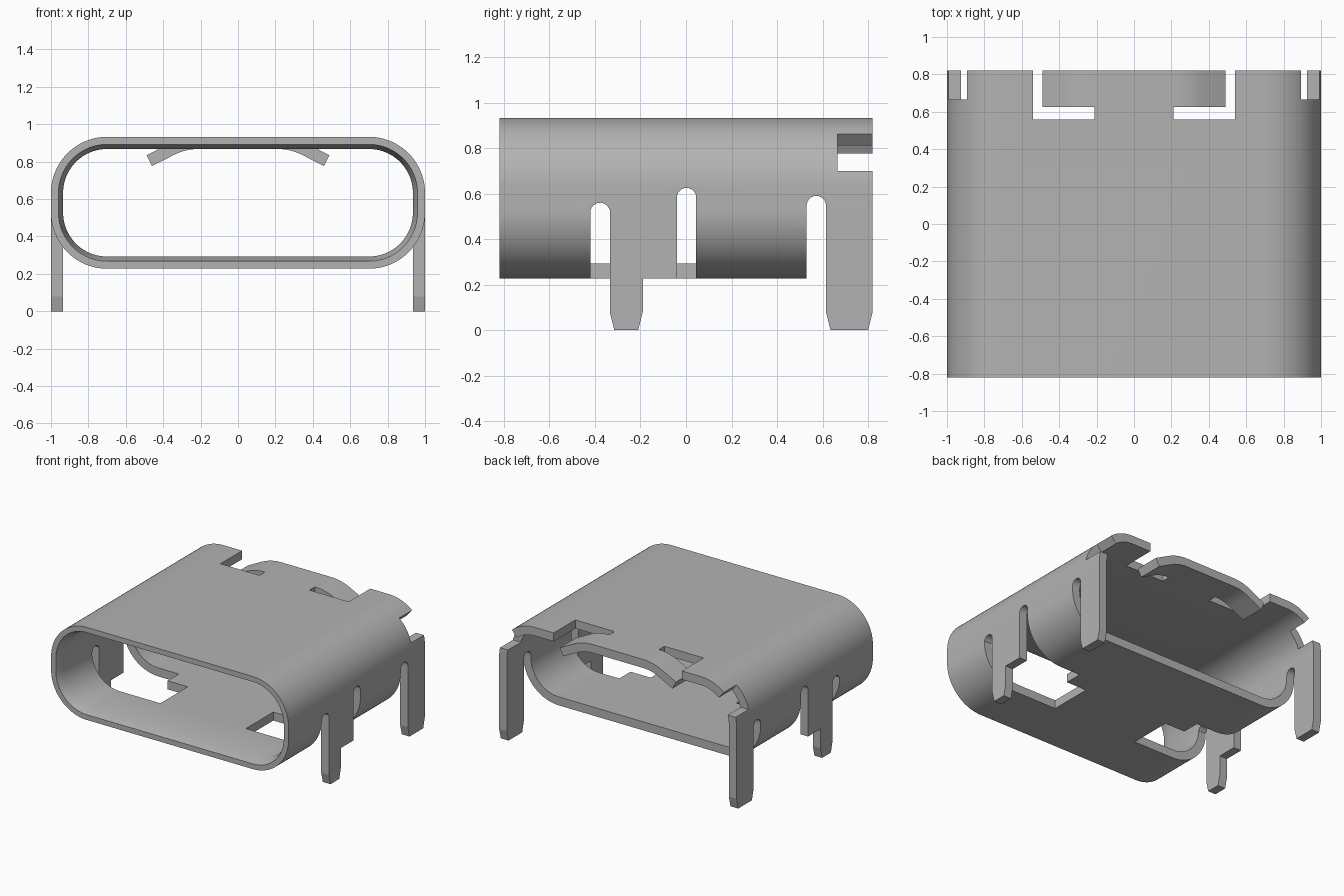
import bpy, bmesh
from math import sin, cos, pi, radians
from mathutils import Vector

old = bpy.data.objects.get("Cube")
if old:
    bpy.data.objects.remove(old, do_unlink=True)

steel = bpy.data.materials.new("brushed steel grey")
steel.use_nodes = True
GREY = (0.45, 0.45, 0.45, 1)
steel.diffuse_color = GREY
steel.node_tree.nodes["Principled BSDF"].inputs["Base Color"].default_value = GREY

FRONT, BACK = -0.82, 0.82
MID_Z, HALF_H, RADIUS, WALL = 0.58, 0.3525, 0.3, 0.065
CORNER = Vector((1 - RADIUS, MID_Z + HALF_H - RADIUS))


def finish(name, bm):
    bmesh.ops.recalc_face_normals(bm, faces=bm.faces)
    mesh = bpy.data.meshes.new(name)
    bm.to_mesh(mesh)
    bm.free()
    mesh.materials.append(steel)
    ob = bpy.data.objects.new(name, mesh)
    bpy.context.collection.objects.link(ob)
    return ob


def prism(name, outline, axis, lo, hi):
    """Extrude a flat outline (xy, xz or yz) along the remaining axis."""
    bm = bmesh.new()

    def point(p, d):
        c = list(p)
        c.insert("xyz".index(axis), d)
        return bm.verts.new(c)

    a = [point(p, lo) for p in outline]
    b = [point(p, hi) for p in outline]
    bm.faces.new(a)
    bm.faces.new(b[::-1])
    for i in range(len(a)):
        j = (i + 1) % len(a)
        bm.faces.new((a[i], a[j], b[j], b[i]))
    return finish(name, bm)


def rect(a0, a1, b0, b1):
    return [(a0, b0), (a1, b0), (a1, b1), (a0, b1)]


def flip(outline, s):
    return [(s * p[0], p[1]) for p in outline]


def smooth(ob):
    bpy.ops.object.select_all(action="DESELECT")
    ob.select_set(True)
    bpy.context.view_layer.objects.active = ob
    bpy.ops.object.shade_smooth_by_angle(angle=radians(25))


def cut(target, cutter):
    mod = target.modifiers.new("cut", "BOOLEAN")
    mod.operation, mod.solver, mod.object = "DIFFERENCE", "EXACT", cutter
    bpy.context.view_layer.objects.active = target
    bpy.ops.object.modifier_apply(modifier=mod.name)
    bpy.data.objects.remove(cutter, do_unlink=True)


# Rounded tube with a tapered lip inside the front mouth
def ring(bm, y, inset, steps=20):
    verts = []
    r = RADIUS - inset
    for q, (sx, sz) in enumerate([(1, 1), (-1, 1), (-1, -1), (1, -1)]):
        for k in range(steps + 1):
            a = (q + k / steps) * pi / 2
            x = sx * CORNER.x + r * cos(a)
            z = MID_Z + sz * (CORNER.y - MID_Z) + r * sin(a)
            verts.append(bm.verts.new((x, y, z)))
    return verts


bm = bmesh.new()
loops = [ring(bm, y, inset) for y, inset in
         [(FRONT, 0), (BACK, 0), (BACK, WALL), (FRONT + 0.08, WALL), (FRONT, 0.04)]]
for i, a in enumerate(loops):
    b = loops[(i + 1) % len(loops)]
    for j in range(len(a)):
        k = (j + 1) % len(a)
        bm.faces.new((a[j], a[k], b[k], b[j]))
shell = finish("shell", bm)

# Open the floor behind the rear edge
SEAM = 0.53
cut(shell, prism("rear_floor_cutter", rect(0.53, 0.9, 0, SEAM), "x", -1.2, 1.2))

# Arched slots through both side walls
for y0, y1, top in [(-0.42, -0.335, 0.56), (-0.04, 0.045, 0.625), (0.53, 0.615, 0.59)]:
    r = (y1 - y0) / 2
    arch = [(y0, 0.45), (y1, 0.45)]
    arch += [(y0 + r + r * cos(i * pi / 12), top - r + r * sin(i * pi / 12)) for i in range(13)]
    cut(shell, prism("slot_cutter", arch, "x", -1.2, 1.2))

for s in (1, -1):
    # Stepped floor window left by the folded front leg
    window = [(0.36, -0.42), (1.2, -0.42), (1.2, 0.045), (0.53, 0.045), (0.53, -0.09), (0.36, -0.09)]
    cut(shell, prism("window_cutter", flip(window, s), "z", 0.1, SEAM))
    # Clearance around the spring tab in the roof
    cut(shell, prism("tab_cutter", flip(rect(0.21, 0.54, 0.56, 0.9), s), "z", 0.8, 1.0))
    # Rear shoulder notch, its upper end square to the curved wall
    ray = Vector((cos(radians(50)), sin(radians(50))))
    a, b = CORNER + ray * 0.18, CORNER + ray * 0.4
    notch = [a, b, (1.2, b.y), (1.2, 0.7), (a.x, 0.7)]
    cut(shell, prism("notch_cutter", flip(notch, s), "y", 0.665, 0.9))
smooth(shell)

# Folded legs and downward-bent spring tabs, on both sides
front_leg = [(-0.335, SEAM), (-0.335, 0.08), (-0.315, 0), (-0.21, 0), (-0.19, 0.08),
             (-0.19, 0.2275), (-0.04, 0.2275), (-0.04, SEAM)]
rear_leg = [(0.615, SEAM), (0.615, 0.08), (0.635, 0), (0.8, 0), (BACK, 0.08), (BACK, SEAM)]
BEND, R_TAB, REACH = radians(27), 0.36, 0.13
roof = MID_Z + HALF_H


def tab_edge(radius):
    pts = [(0.21 + radius * sin(BEND * i / 8), roof - R_TAB + radius * cos(BEND * i / 8)) for i in range(9)]
    x, z = pts[-1]
    return pts + [(x + REACH * cos(BEND), z - REACH * sin(BEND))]


for s, side in ((1, "left"), (-1, "right")):
    lo, hi = sorted((s * (1 - WALL), s))
    prism(side + "_front_leg", front_leg, "x", lo, hi)
    prism(side + "_rear_leg", rear_leg, "x", lo, hi)
    tab = tab_edge(R_TAB) + tab_edge(R_TAB - WALL)[::-1]
    smooth(prism(side + "_spring_tab", flip(tab, s), "y", 0.625, BACK))
